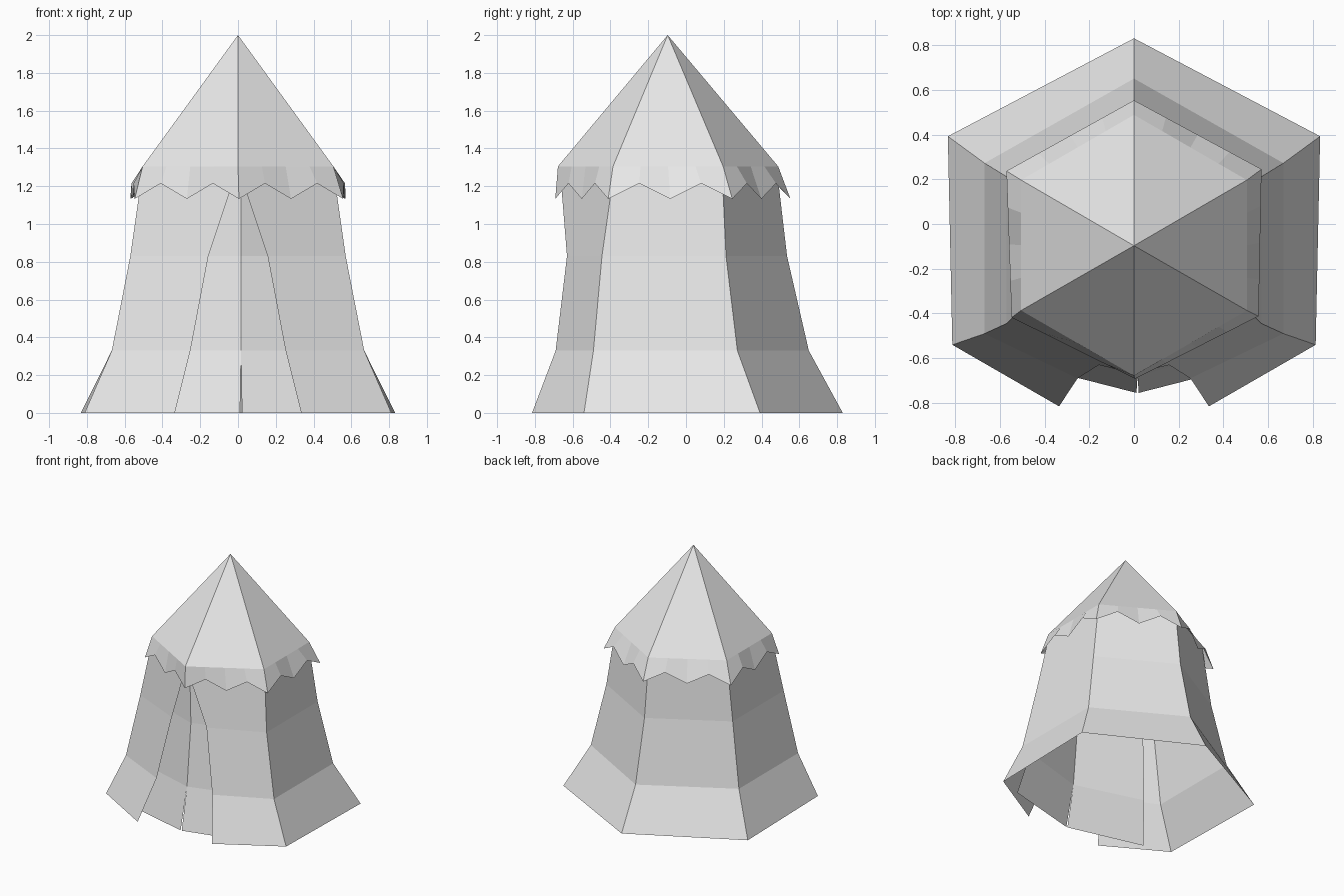
import bpy
from math import sin, cos, radians
from mathutils import Vector

if "Cube" in bpy.data.objects:
    bpy.data.objects.remove(bpy.data.objects["Cube"], do_unlink=True)

canvas = bpy.data.materials.new("light_grey_canvas")
canvas.use_nodes = True
canvas.diffuse_color = (0.8, 0.8, 0.8, 1)
canvas.node_tree.nodes["Principled BSDF"].inputs["Base Color"].default_value = (0.8, 0.8, 0.8, 1)


def make_object(name, verts, faces):
    mesh = bpy.data.meshes.new(name)
    mesh.from_pydata(verts, [], faces)
    mesh.materials.append(canvas)
    mesh.update()
    obj = bpy.data.objects.new(name, mesh)
    bpy.context.scene.collection.objects.link(obj)
    return obj


def sheet(name, rows, closed=False):
    """Skin neighbouring rows of points with quads."""
    n = len(rows[0])
    verts = [tuple(p) for row in rows for p in row]
    faces = []
    for r in range(len(rows) - 1):
        for i in range(n if closed else n - 1):
            j = (i + 1) % n
            faces.append((r * n + i, r * n + j, (r + 1) * n + j, (r + 1) * n + i))
    return make_object(name, verts, faces)


def mirror_x(obj):
    mod = obj.modifiers.new("mirror", "MIRROR")
    mod.use_clip = True
    mod.merge_threshold = 0.001


heights = (0, 0.33, 0.83, 1.3)

# Outer walls: half outline from the open flap edge round to the back corner
flap_edge = ((0.335, -0.815), (0.252, -0.69), (0.157, -0.63), (0, -0.668))
front_corner = ((0.812, -0.54), (0.668, -0.49), (0.57, -0.445), (0.503, -0.378))
back_corner = ((0.832, 0.392), (0.668, 0.272), (0.57, 0.212), (0.503, 0.19))
back_ridge = (0.83, 0.65, 0.535, 0.48)
rows = []
for z, a, b, c, d in zip(heights, flap_edge, front_corner, back_corner, back_ridge):
    rows.append([(*a, z), (*b, z), (*c, z), (0, d, z)])
mirror_x(sheet("outer_walls", rows))

# Inner door curtains: hang behind the open flaps and meet near the middle
meeting_edge = ((0.005, -0.755), (0, -0.68), (0, -0.63), (0, -0.645))
hidden_edge = ((0.61, -0.6), (0.55, -0.52), (0.49, -0.46), (0.44, -0.385))
rows = [[(*a, z), (*b, z)] for z, a, b in zip(heights, meeting_edge, hidden_edge)]
curtains = sheet("door_curtains", rows)
curtains.location.x = 0.016
mirror_x(curtains)

# Six-sided roof
eave = []
for k in range(6):
    angle = radians(90 - 60 * k)
    eave.append(Vector((0.583 * cos(angle), -0.095 + 0.583 * sin(angle), 1.305)))
make_object("roof", [(0, -0.097, 2)] + [tuple(p) for p in eave],
            [(0, (k + 1) % 6 + 1, k + 1) for k in range(6)])

# Zigzag valance flaring out below the eave
hem = [Vector(p) for p in ((0, 0.553), (0.57, 0.245), (0.557, -0.412),
                           (0.005, -0.692), (-0.547, -0.418), (-0.57, 0.237))]
top, bottom = [], []
for k in range(6):
    for step in range(4):
        t = step / 4
        top.append(eave[k].lerp(eave[(k + 1) % 6], t))
        p = hem[k].lerp(hem[(k + 1) % 6], t)
        bottom.append((p.x, p.y, 1.215 if step % 2 else 1.133))
sheet("valance", [top, bottom], closed=True)
